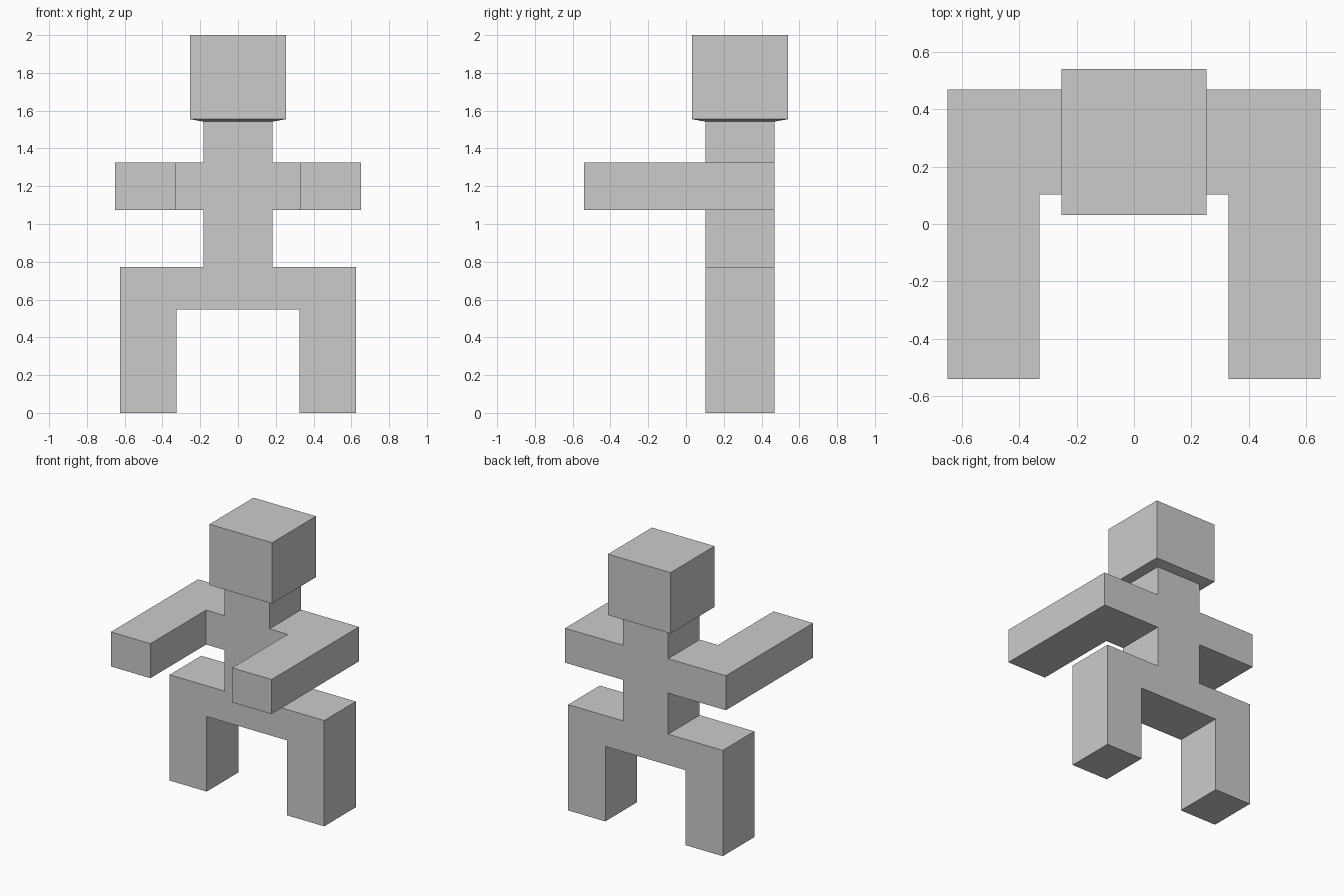
import bpy, bmesh
from mathutils import Vector

if "Cube" in bpy.data.objects:
    bpy.data.objects.remove(bpy.data.objects["Cube"])

FRONT, BACK = 0.103, 0.468      # depth of the torso slab
HAND_Y = -0.54
HEAD_X, HEAD_Y0, HEAD_Y1 = 0.253, 0.032, 0.54

bm = bmesh.new()


def extrude(faces, offset):
    """Extrude faces by an offset and return the new faces."""
    geom = bmesh.ops.extrude_face_region(bm, geom=faces)["geom"]
    verts = [g for g in geom if isinstance(g, bmesh.types.BMVert)]
    bmesh.ops.translate(bm, verts=verts, vec=Vector(offset))
    return [g for g in geom if isinstance(g, bmesh.types.BMFace)]


# Half outline: neck, shoulder, waist, hip, leg, crotch
half = [(0.183, 1.542), (0.183, 1.325), (0.33, 1.325), (0.33, 1.073),
        (0.183, 1.073), (0.183, 0.773), (0.625, 0.773), (0.625, 0),
        (0.325, 0), (0.325, 0.548)]
right = [bm.verts.new((x, FRONT, z)) for x, z in half]
left = [bm.verts.new((-x, FRONT, z)) for x, z in half]
torso = bm.faces.new(right + left[::-1])

# Outer arm ends share the shoulder edges
arms = []
for side, s in ((right, 1), (left, -1)):
    outer = [bm.verts.new((s * 0.65, FRONT, z)) for z in (1.073, 1.325)]
    arms.append(bm.faces.new([side[2], side[3]] + outer))
bmesh.ops.recalc_face_normals(bm, faces=bm.faces)

# Torso and shoulders to full depth, then the forearms forward
extrude([torso] + arms, (0, BACK - FRONT, 0))
bmesh.ops.recalc_face_normals(bm, faces=bm.faces)
for arm in arms:
    extrude([arm], (0, HAND_Y - FRONT, 0))

# Head: flare out from the neck top, then rise
neck_top = max(bm.faces, key=lambda f: f.calc_center_median().z)
flare = extrude([neck_top], (0, 0, 0.013))
mid = (FRONT + BACK) / 2
for v in flare[0].verts:
    v.co.x = HEAD_X if v.co.x > 0 else -HEAD_X
    v.co.y = HEAD_Y1 if v.co.y > mid else HEAD_Y0
extrude(flare, (0, 0, 2 - 1.555))

# Merge flat areas and clean up
bmesh.ops.dissolve_limit(bm, angle_limit=0.01, verts=bm.verts, edges=bm.edges)
bmesh.ops.recalc_face_normals(bm, faces=bm.faces)

mesh = bpy.data.meshes.new("block_figure")
bm.to_mesh(mesh)
bm.free()
bpy.context.collection.objects.link(bpy.data.objects.new("block_figure", mesh))
